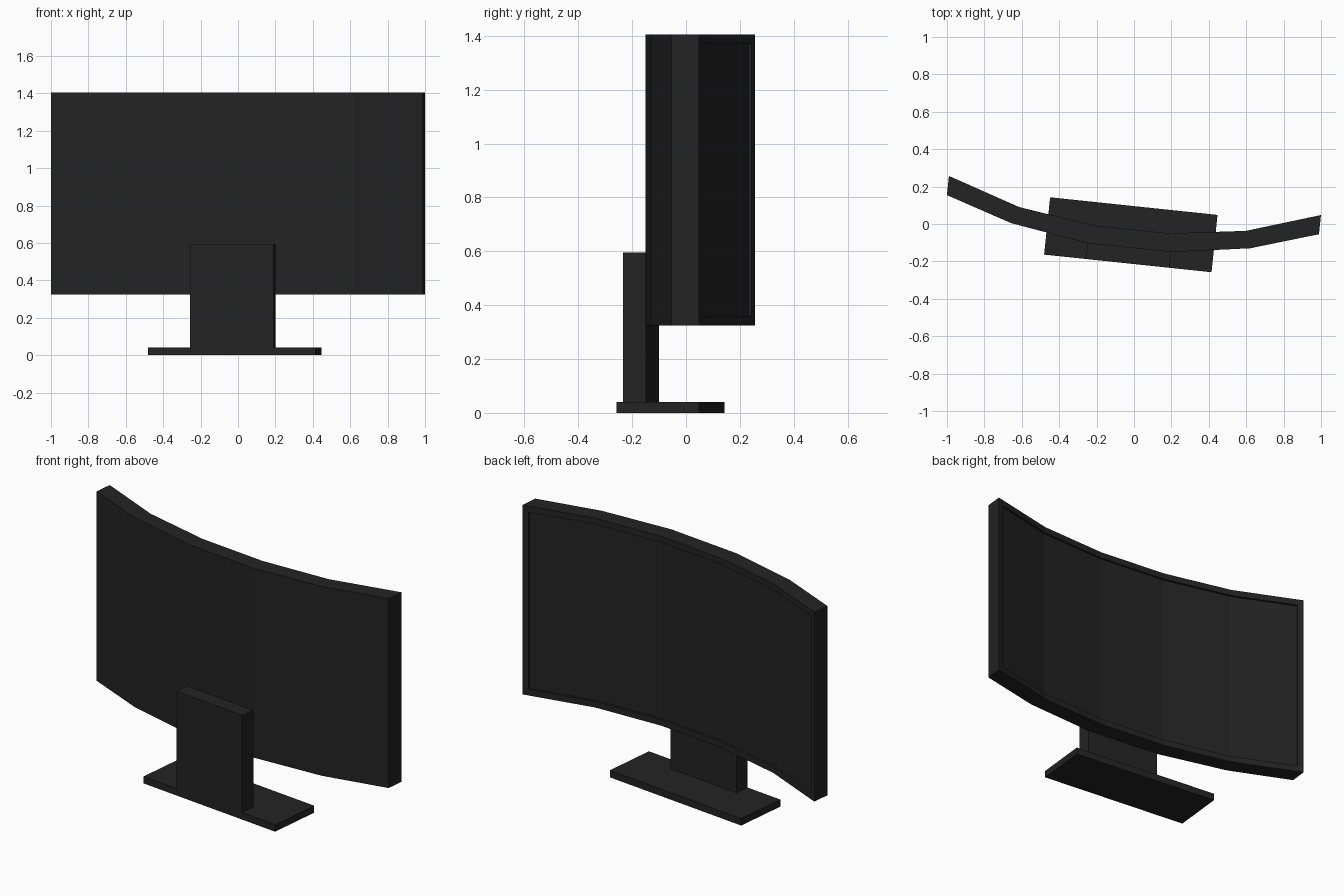
import bpy, bmesh, math
from mathutils import Matrix

if "Cube" in bpy.data.objects:
    bpy.data.objects.remove(bpy.data.objects["Cube"])

# Whole monitor is turned slightly about the vertical axis
PLACE = Matrix.Translation((-0.017, -0.0575, 0)) @ Matrix.Rotation(math.radians(-6), 4, 'Z')

mat = bpy.data.materials.new("dark grey plastic")
mat.diffuse_color = (0.017, 0.017, 0.017, 1)
mat.use_nodes = True
mat.node_tree.nodes["Principled BSDF"].inputs["Base Color"].default_value = mat.diffuse_color


def finish(bm, name):
    bmesh.ops.recalc_face_normals(bm, faces=bm.faces)
    me = bpy.data.meshes.new(name)
    bm.to_mesh(me)
    bm.free()
    me.materials.append(mat)
    ob = bpy.data.objects.new(name, me)
    ob.matrix_world = PLACE
    bpy.context.collection.objects.link(ob)
    return ob


def box(name, x0, x1, y0, y1, z0, z1):
    bm = bmesh.new()
    m = (Matrix.Translation(((x0 + x1) / 2, (y0 + y1) / 2, (z0 + z1) / 2))
         @ Matrix.Diagonal((x1 - x0, y1 - y0, z1 - z0, 1)))
    bmesh.ops.create_cube(bm, size=1, matrix=m)
    return finish(bm, name)


def mirrored(half):
    return [(-x, y) for x, y in half] + half[::-1]


# Curved display: five flat segments between a concave and a convex profile
Z0, Z1 = 0.325, 1.405
concave = mirrored([(1.0, 0.211), (0.61, 0.085), (0.206, 0.029)])
convex = mirrored([(1.0, 0.108), (0.643, -0.005), (0.225, -0.0695)])
bm = bmesh.new()
rings = [[bm.verts.new((x, y, z)) for (x, y), z in
          ((a, Z0), (a, Z1), (b, Z1), (b, Z0))] for a, b in zip(concave, convex)]
screen_faces = []
for r, s in zip(rings, rings[1:]):
    quads = [bm.faces.new((r[i], r[(i + 1) % 4], s[(i + 1) % 4], s[i])) for i in range(4)]
    screen_faces.append(quads[0])
bm.faces.new(rings[0])
bm.faces.new(rings[-1])
bmesh.ops.recalc_face_normals(bm, faces=bm.faces)
# Bezel, then recessed panel
bmesh.ops.inset_region(bm, faces=screen_faces, thickness=0.035,
                       use_boundary=True, use_even_offset=True)
bmesh.ops.inset_region(bm, faces=screen_faces, thickness=0.0002, depth=-0.012,
                       use_boundary=True, use_even_offset=True)
finish(bm, "curved_display")

# Stand
box("stand_neck", -0.225, 0.225, -0.154, -0.067, 0.04, 0.595)
box("stand_base", -0.45, 0.45, -0.154, 0.154, 0, 0.04)
